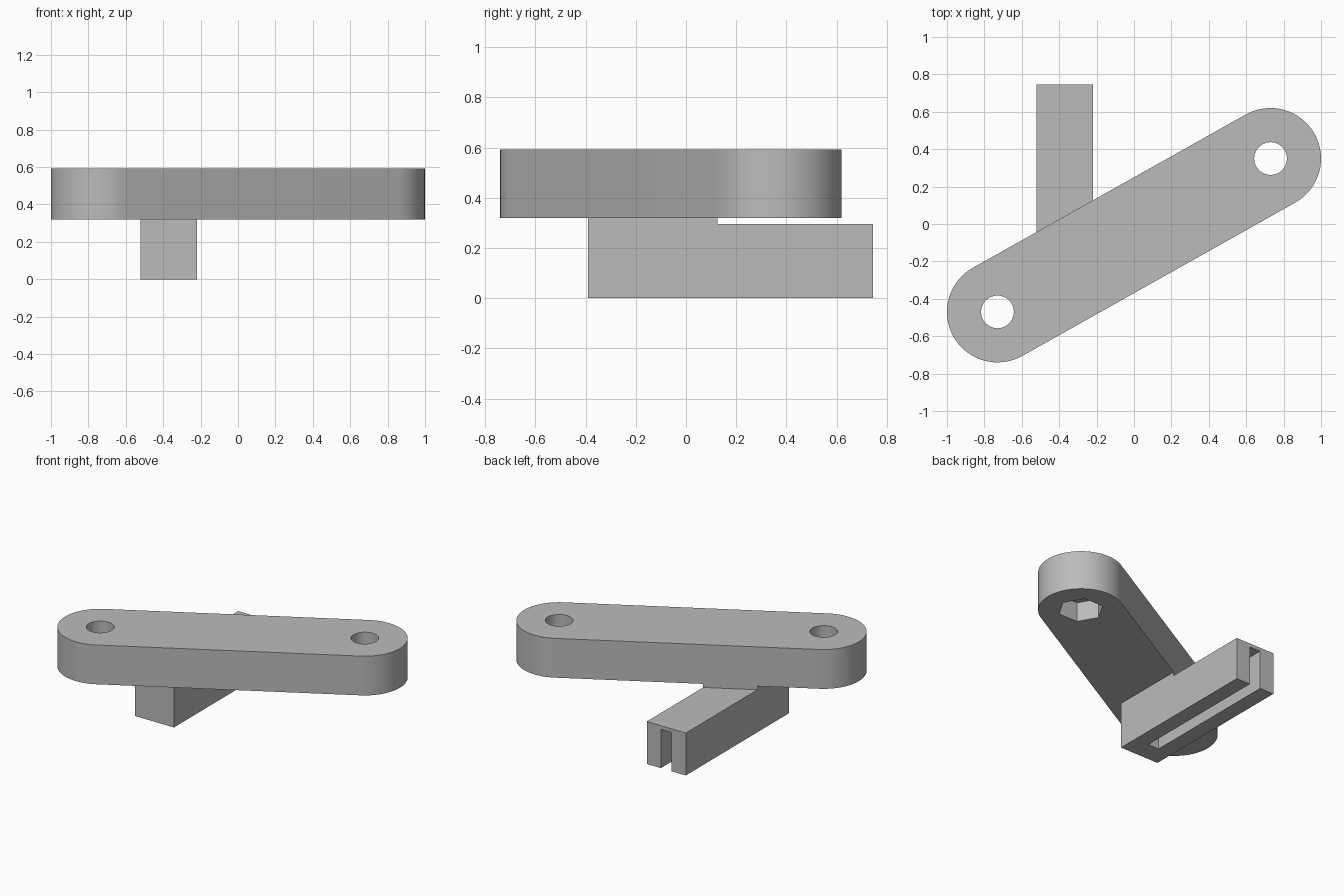
import bpy, bmesh, math
from mathutils import Vector

cube = bpy.data.objects.get("Cube")
if cube:
    bpy.data.objects.remove(cube, do_unlink=True)

# Single plain grey
grey = bpy.data.materials.new("plain_grey")
grey.use_nodes = True
colour = (0.5, 0.5, 0.5, 1)
grey.diffuse_color = colour
grey.node_tree.nodes["Principled BSDF"].inputs["Base Color"].default_value = colour


def prism(name, outline, z0, z1):
    """Extrude a flat outline from z0 to z1."""
    bm = bmesh.new()
    base = bm.faces.new([bm.verts.new((p[0], p[1], z0)) for p in outline])
    top = bmesh.ops.extrude_face_region(bm, geom=[base])["geom"]
    bmesh.ops.translate(bm, vec=(0, 0, z1 - z0),
                        verts=[g for g in top if isinstance(g, bmesh.types.BMVert)])
    bmesh.ops.recalc_face_normals(bm, faces=bm.faces)
    mesh = bpy.data.meshes.new(name)
    bm.to_mesh(mesh)
    bm.free()
    mesh.materials.append(grey)
    obj = bpy.data.objects.new(name, mesh)
    bpy.context.collection.objects.link(obj)
    return obj


def arc(centre, radius, start, sweep, steps):
    return [centre + radius * Vector((math.cos(start + sweep * i / steps),
                                      math.sin(start + sweep * i / steps)))
            for i in range(steps + 1)]


def rect(x0, x1, y0, y1):
    return [(x0, y0), (x1, y0), (x1, y1), (x0, y1)]


def cut(obj, cutter):
    """Subtract the cutter, then discard it."""
    cutter.hide_render = True
    mod = obj.modifiers.new("cut", 'BOOLEAN')
    mod.operation = 'DIFFERENCE'
    mod.solver = 'EXACT'
    mod.object = cutter
    bpy.context.view_layer.objects.active = obj
    bpy.ops.object.modifier_apply(modifier=mod.name)
    bpy.data.objects.remove(cutter, do_unlink=True)


# Slanted arm with rounded ends
low, high = Vector((-0.73, -0.47)), Vector((0.73, 0.35))
radius, arm_z, arm_top = 0.27, 0.32, 0.593
along = high - low
angle = math.atan2(along.y, along.x)
outline = (arc(high, radius, angle - math.pi / 2, math.pi, 32)
           + arc(low, radius, angle + math.pi / 2, math.pi, 32))
arm = prism("arm", outline, arm_z, arm_top)

# Bolt holes with hexagonal nut pockets underneath
for centre in (low, high):
    cut(arm, prism("hole_cutter", arc(centre, 0.0875, 0, math.tau, 48)[:-1], 0.2, 0.7))
    cut(arm, prism("nut_cutter", arc(centre, 0.145, 0, math.tau, 6)[:-1], 0.2, 0.455))

# Slotted bar, open at the bottom and back
left, right, front, back, bar_top = -0.52, -0.22, -0.39, 0.745, 0.295
bar = prism("slotted_bar", rect(left, right, front, back), 0, bar_top)
cut(bar, prism("slot_cutter", rect(-0.412, -0.328, -0.25, 1), -0.1, 0.27))


# Thin pad joining bar to arm, trimmed along the arm's back edge
def arm_edge(x):
    return low.y + (x - low.x) * math.tan(angle) + radius / math.cos(angle)


prism("joining_pad", [(left, front), (right, front),
                      (right, arm_edge(right)), (left, arm_edge(left))], bar_top, arm_z)

# Smooth rounded sides, crisp edges
bpy.ops.object.select_all(action='DESELECT')
arm.select_set(True)
bpy.context.view_layer.objects.active = arm
bpy.ops.object.shade_smooth_by_angle(angle=math.radians(30))
